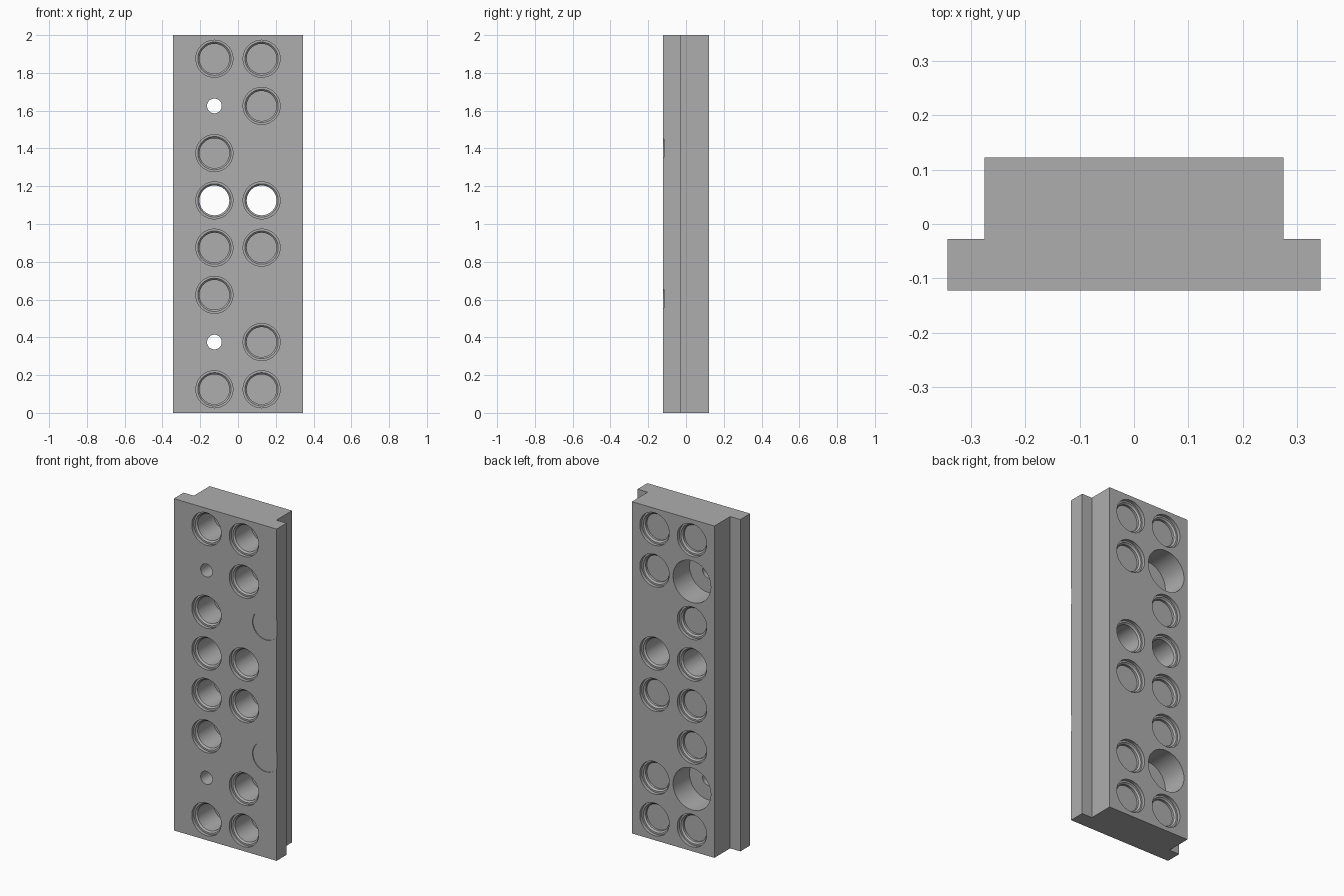
import bpy, bmesh
from math import cos, sin, pi, radians

old = bpy.data.objects.get("Cube")
if old:
    bpy.data.objects.remove(old, do_unlink=True)

FRONT, BACK, STEP_Y = -0.122, 0.122, -0.028
HEIGHT, FLANGE_X, BODY_X = 2.0, 0.343, 0.275
COLUMN, PITCH = 0.125, 0.25
OUT = 0.02          # how far cutters reach past a face
LIP, LIP_DEPTH, MID, BORE = 0.098, 0.02, 0.088, 0.079

grey = bpy.data.materials.new("plain grey")
grey.use_nodes = True
grey.diffuse_color = (0.42, 0.42, 0.42, 1)
grey.node_tree.nodes["Principled BSDF"].inputs["Base Color"].default_value = grey.diffuse_color


def make_object(name, bm):
    bmesh.ops.recalc_face_normals(bm, faces=bm.faces)
    mesh = bpy.data.meshes.new(name)
    bm.to_mesh(mesh)
    bm.free()
    mesh.materials.append(grey)
    obj = bpy.data.objects.new(name, mesh)
    bpy.context.collection.objects.link(obj)
    return obj


def lathe(bm, x, z, profile, sides=48):
    """Closed turned solid along y from (radius, y) pairs."""
    rings = [[bm.verts.new((x + r * cos(2 * pi * i / sides), y, z + r * sin(2 * pi * i / sides)))
              for i in range(sides)] for r, y in profile]
    bm.faces.new(rings[0])
    bm.faces.new(rings[-1])
    for a, b in zip(rings, rings[1:]):
        for i in range(sides):
            j = (i + 1) % sides
            bm.faces.new((a[i], a[j], b[j], b[i]))


def mouth(face, inward):
    """Stepped hole mouth, listed from outside to inside."""
    step = face + inward * LIP_DEPTH
    return [(LIP, face - inward * OUT), (LIP, step), (MID, step), (BORE, step + inward * 0.009)]


# Stepped plate from its cross-section
half = [(FLANGE_X, FRONT), (FLANGE_X, STEP_Y), (BODY_X, STEP_Y), (BODY_X, BACK)]
outline = half + [(-x, y) for x, y in reversed(half)]
bm = bmesh.new()
section = bm.faces.new([bm.verts.new((x, y, 0)) for x, y in outline])
grown = bmesh.ops.extrude_face_region(bm, geom=[section])["geom"]
bmesh.ops.translate(bm, vec=(0, 0, HEIGHT), verts=[v for v in grown if isinstance(v, bmesh.types.BMVert)])
plate = make_object("stepped_plate", bm)

# Hole cutters on a two-column grid
cut = bmesh.new()
for row in range(8):
    z = PITCH * (row + 0.5)
    for x in (-COLUMN, COLUMN):
        if x > 0 and row in (2, 5):
            continue
        if x < 0 and row in (1, 6):      # screw hole with deep counterbore
            lathe(cut, x, z, [(0.039, FRONT - OUT), (0.039, -0.035), (0.126, -0.035), (0.126, BACK + OUT)])
        elif row == 4:                   # through hole
            lathe(cut, x, z, mouth(FRONT, 1) + mouth(BACK, -1)[::-1])
        else:                            # blind hole, shallow socket behind
            lathe(cut, x, z, mouth(FRONT, 1) + [(BORE, 0.06)])
            lathe(cut, x, z, mouth(BACK, -1) + [(BORE, BACK - 0.042)])

# Shallow round recesses running off the left edge
for z in (0.605, 1.4):
    lathe(cut, 0.27, z, [(0.088, FRONT - OUT), (0.088, FRONT + 0.005)])
cutter = make_object("hole_cutter", cut)
cutter.hide_render = True

# Cut the plate and drop the cutter
mod = plate.modifiers.new("holes", 'BOOLEAN')
mod.operation = 'DIFFERENCE'
mod.solver = 'EXACT'
mod.object = cutter
bpy.ops.object.select_all(action='DESELECT')
plate.select_set(True)
bpy.context.view_layer.objects.active = plate
bpy.ops.object.modifier_apply(modifier=mod.name)
bpy.data.objects.remove(cutter, do_unlink=True)
bpy.ops.object.shade_smooth_by_angle(angle=radians(30))
